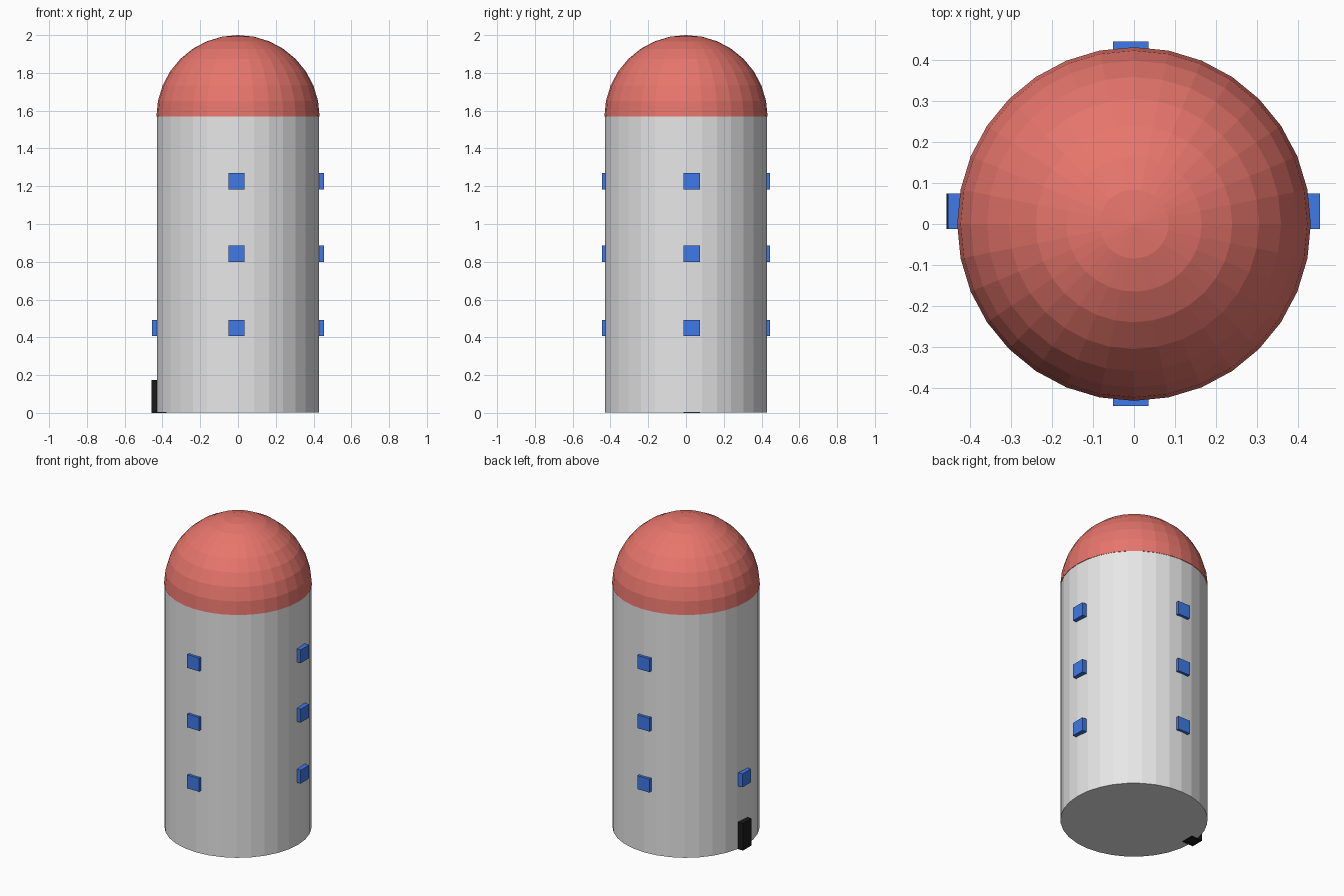
import bpy, bmesh

cube = bpy.data.objects.get("Cube")
if cube:
    bpy.data.objects.remove(cube, do_unlink=True)


def material(name, rgb):
    m = bpy.data.materials.new(name)
    m.use_nodes = True
    m.diffuse_color = (*rgb, 1)
    m.node_tree.nodes["Principled BSDF"].inputs["Base Color"].default_value = (*rgb, 1)
    return m


grey = material("light grey", (0.8, 0.8, 0.8))
red = material("coral red", (0.8, 0.18, 0.15))
blue = material("window blue", (0.05, 0.2, 0.83))
black = material("door black", (0.01, 0.01, 0.01))


def add_object(name, bm, mat):
    mesh = bpy.data.meshes.new(name)
    bm.to_mesh(mesh)
    bm.free()
    mesh.materials.append(mat)
    obj = bpy.data.objects.new(name, mesh)
    bpy.context.collection.objects.link(obj)
    return obj


def box(name, centre, size, mat):
    bm = bmesh.new()
    bmesh.ops.create_cube(bm, size=1)
    bmesh.ops.scale(bm, vec=size, verts=bm.verts)
    bmesh.ops.translate(bm, vec=centre, verts=bm.verts)
    return add_object(name, bm, mat)


SIDES = 32
BASE, SPRING = 0.003, 1.568

# Cylindrical tower
bm = bmesh.new()
bmesh.ops.create_cone(bm, cap_ends=True, segments=SIDES, radius1=0.43, radius2=0.43,
                      depth=SPRING - BASE)
bmesh.ops.translate(bm, vec=(0, 0, (SPRING + BASE) / 2), verts=bm.verts)
add_object("tower_body", bm, grey)

# Faceted half-sphere roof
bm = bmesh.new()
bmesh.ops.create_uvsphere(bm, u_segments=SIDES, v_segments=SIDES // 2, radius=0.432)
bmesh.ops.delete(bm, geom=[v for v in bm.verts if v.co.z < -0.01], context='VERTS')
bmesh.ops.translate(bm, vec=(0, 0, SPRING), verts=bm.verts)
add_object("dome_roof", bm, red)

# Windows: three per face, with a single low one above the door
LEVELS = {"lower": 0.45, "middle": 0.843, "upper": 1.226}
W, DEPTH = 0.086, 0.08
faces = {
    "front": (-0.008, -0.445 + DEPTH / 2),
    "back": (-0.008, 0.446 - DEPTH / 2),
    "left": (0.455 - DEPTH / 2, 0.031),
    "right": (-0.455 + DEPTH / 2, 0.031),
}
for side, (x, y) in faces.items():
    size = (W, DEPTH, W) if side in ("front", "back") else (DEPTH, W, W)
    for level, z in LEVELS.items():
        if side == "right" and level != "lower":
            continue
        box(f"{side}_{level}_window", (x, y, z), size, blue)

# Door on the right side
box("door", (-0.418, 0.031, 0.0875), (0.08, W, 0.175), black)
